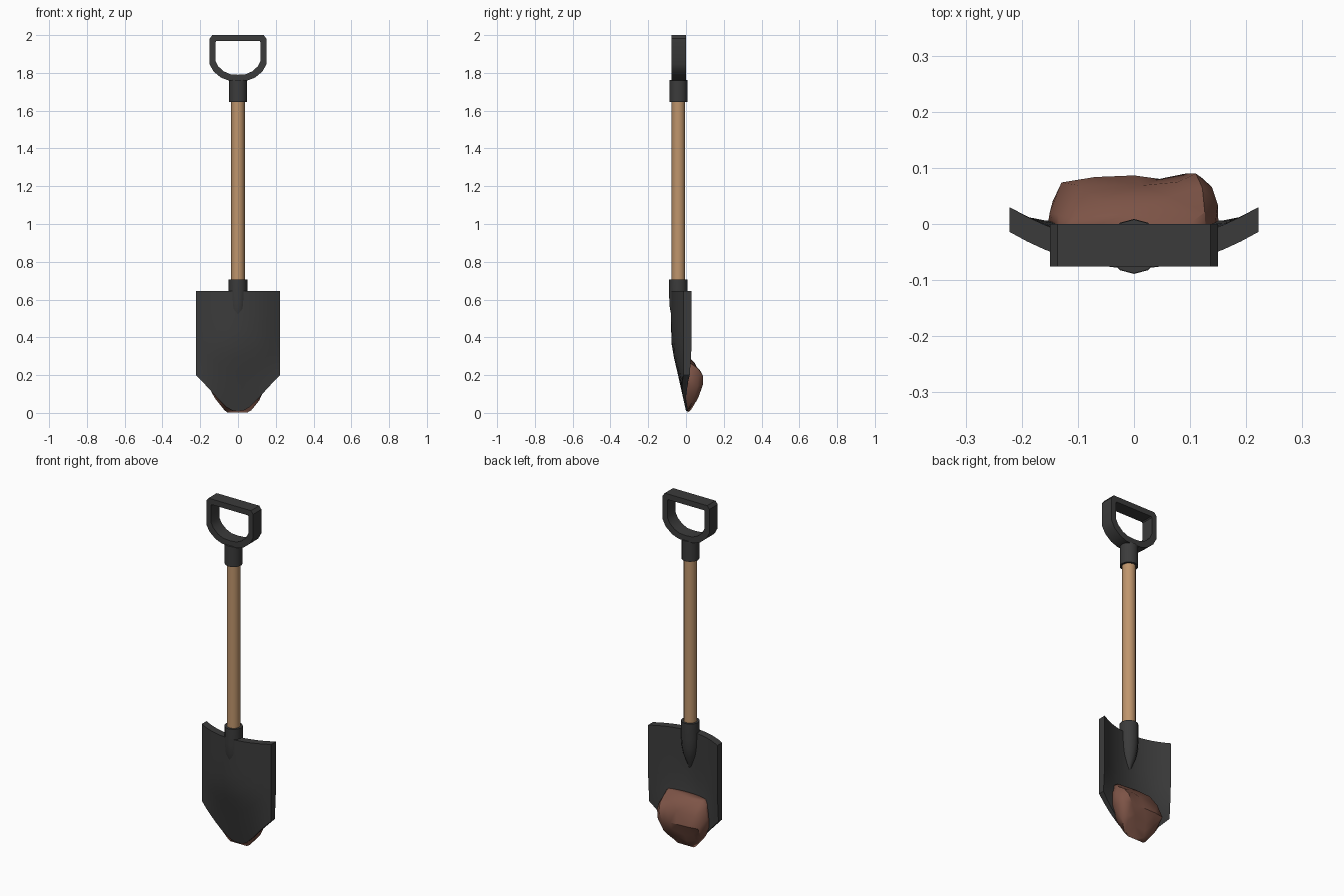
import bpy, bmesh, math, random
from mathutils import Vector, noise

if "Cube" in bpy.data.objects:
    bpy.data.objects.remove(bpy.data.objects["Cube"])

YC = -0.04  # depth of the shaft axis


def material(name, rgb):
    m = bpy.data.materials.new(name)
    m.diffuse_color = (*rgb, 1)
    m.use_nodes = True
    m.node_tree.nodes["Principled BSDF"].inputs["Base Color"].default_value = m.diffuse_color
    return m


IRON = material("dark_iron", (0.044, 0.044, 0.044))
WOOD = material("light_wood", (0.52, 0.30, 0.15))
SOIL = material("red_brown_soil", (0.205, 0.088, 0.062))


def finish(name, bm, mat, angle=40):
    bmesh.ops.recalc_face_normals(bm, faces=bm.faces)
    me = bpy.data.meshes.new(name)
    bm.to_mesh(me)
    bm.free()
    me.materials.append(mat)
    ob = bpy.data.objects.new(name, me)
    bpy.context.collection.objects.link(ob)
    bpy.ops.object.select_all(action='DESELECT')
    ob.select_set(True)
    bpy.context.view_layer.objects.active = ob
    bpy.ops.object.shade_smooth_by_angle(angle=math.radians(angle))
    return ob


def lathe(name, rings, mat, n=12):
    """Round part from (z, radius, y) rings."""
    bm = bmesh.new()
    loops = []
    for z, r, y in rings:
        loops.append([bm.verts.new((r * math.cos(a), y + r * math.sin(a), z))
                      for a in (2 * math.pi * i / n for i in range(n))])
    for a, b in zip(loops, loops[1:]):
        for i in range(n):
            j = (i + 1) % n
            bm.faces.new((a[i], a[j], b[j], b[i]))
    bm.faces.new(loops[0])
    bm.faces.new(loops[-1])
    return finish(name, bm, mat)


def interp(table, v):
    for (a, fa), (b, fb) in zip(table, table[1:]):
        if v <= b:
            return fa + (fb - fa) * max(0, v - a) / (b - a)
    return table[-1][1]


# Shaft and its two sockets
lathe("shaft", [(0.62, 0.036, YC), (1.70, 0.036, YC)], WOOD)
lathe("grip_socket", [(1.645, 0.048, YC), (1.762, 0.048, YC)], IRON)
lathe("blade_socket", [(0.42, 0.003, -0.042), (0.46, 0.018, -0.041), (0.51, 0.037, YC),
                       (0.56, 0.046, YC), (0.61, 0.049, YC), (0.705, 0.049, YC)], IRON)

# D-shaped grip: outer and inner half outlines, mirrored in x and given depth
outer = [(0, 1.757), (0.05, 1.76), (0.09, 1.775), (0.13, 1.808), (0.15, 1.845),
         (0.15, 1.982), (0.136, 2.0), (0, 2.0)]
inner = [(0, 1.79), (0.042, 1.793), (0.075, 1.808), (0.105, 1.835), (0.12, 1.865),
         (0.12, 1.962), (0.115, 1.968), (0, 1.968)]


def closed(half):
    return half + [(-x, z) for x, z in half[-2:0:-1]]


bm = bmesh.new()
rings = [[bm.verts.new((x, y, z)) for x, z in closed(h)]
         for h, y in ((outer, -0.076), (outer, 0.0), (inner, 0.0), (inner, -0.076))]
for k in range(4):
    a, b = rings[k], rings[(k + 1) % 4]
    for i in range(len(a)):
        j = (i + 1) % len(a)
        bm.faces.new((a[i], a[j], b[j], b[i]))
finish("grip", bm, IRON, 35)

# Blade: curved plate with a pointed lower outline
EDGE = [(0, 0.010), (0.03, 0.013), (0.06, 0.030), (0.10, 0.068), (0.16, 0.135), (0.222, 0.20)]


def blade_front(x, z):
    mid = interp([(0.01, 0.0), (0.2, -0.042), (0.34, -0.075), (0.45, -0.079)], z)
    return mid + max(0, -0.014 - mid) * (abs(x) / 0.222) ** 2


def blade_thick(z):
    return interp([(0.01, 0.014), (0.2, 0.034), (0.36, 0.044)], z)


bm = bmesh.new()
cols = [-0.222, -0.19, -0.16, -0.13, -0.10, -0.06, -0.03]
cols = cols + [0] + [-c for c in reversed(cols)]
ROWS = 9
sheets = []
for back in (0, 1):
    sheet = []
    for x in cols:
        zb = interp(EDGE, abs(x))
        zs = [zb + (0.645 - zb) * i / ROWS for i in range(ROWS + 1)]
        sheet.append([bm.verts.new((x, blade_front(x, z) + back * blade_thick(z), z)) for z in zs])
    for a, b in zip(sheet, sheet[1:]):
        for i in range(ROWS):
            bm.faces.new((a[i], b[i], b[i + 1], a[i + 1]))
    sheets.append(sheet)
f, b = sheets
rim = [(c, 0) for c in range(len(cols))] + [(len(cols) - 1, r) for r in range(1, ROWS + 1)]
rim += [(c, ROWS) for c in range(len(cols) - 2, -1, -1)] + [(0, r) for r in range(ROWS - 1, 0, -1)]
for (c, r), (d, s) in zip(rim, rim[1:] + rim[:1]):
    bm.faces.new((f[c][r], f[d][s], b[d][s], b[c][r]))
finish("blade", bm, IRON)

# Soil clump stuck to the hollow side of the blade
random.seed(4)
bm = bmesh.new()
bmesh.ops.create_icosphere(bm, subdivisions=3, radius=1)
WIDTH = [(0.0, 0.05), (0.03, 0.09), (0.08, 0.125), (0.16, 0.155), (0.24, 0.145), (0.30, 0.125)]
for v in bm.verts:
    p = v.co.copy()
    n = noise.noise(p * 1.7 + Vector((3, 1, 7)))
    z = 0.148 + 0.146 * max(-1, min(1, p.z * 1.1 + 0.06 * n))
    # boxy rounding so that the outline is full, tapering to the blade tip
    s = p.x / max(0.25, math.sqrt(max(0, 1 - p.z ** 2))) if abs(p.z) < 0.97 else p.x
    x = s * interp(WIDTH, z) * (1 + 0.12 * n)
    x = max(-0.155, min(0.155, x))
    base = blade_front(x, z) + 0.6 * blade_thick(z)
    peak = interp([(0.0, 0.012), (0.06, 0.055), (0.15, 0.083), (0.22, 0.078), (0.30, 0.03)], z)
    peak += 0.07 * (x - 0.03) + 0.02 * n
    h = max(0, p.y)
    y = base + (max(peak, base) - base) * min(1, 1.35 * h ** 0.7)
    v.co = (x, min(y, 0.09), max(0.0, z))
clump = finish("soil_clump", bm, SOIL, 30)
dec = clump.modifiers.new("chunky_facets", 'DECIMATE')
dec.ratio = 0.35
